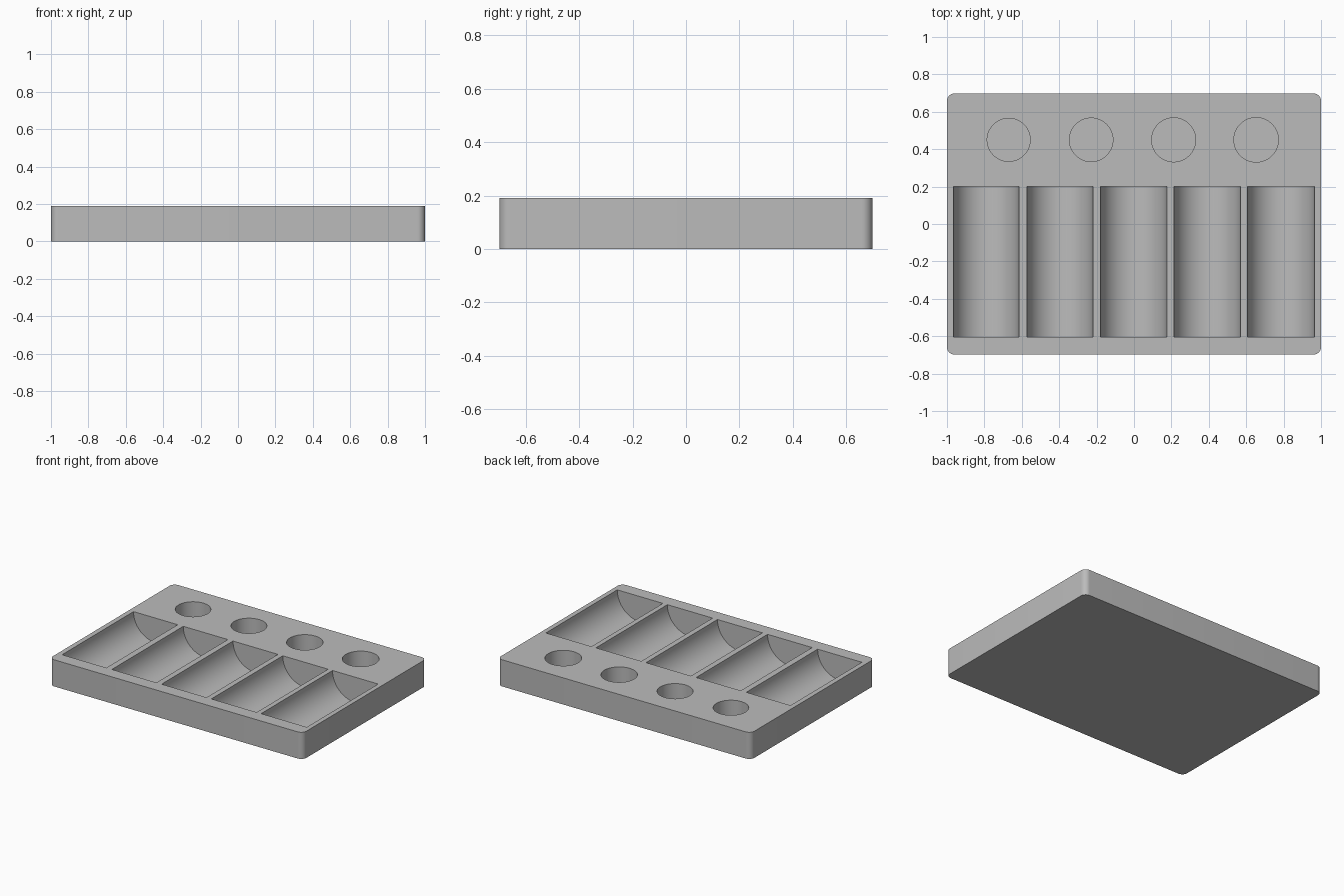
import bpy, bmesh, math
from mathutils import Matrix

cube = bpy.data.objects.get("Cube")
if cube:
    bpy.data.objects.remove(cube, do_unlink=True)

WIDTH, DEPTH, HEIGHT, CORNER = 2.0, 1.396, 0.19, 0.04

grey = bpy.data.materials.new("plain grey")
grey.use_nodes = True
colour = (0.5, 0.5, 0.5, 1)
grey.diffuse_color = colour
grey.node_tree.nodes["Principled BSDF"].inputs["Base Color"].default_value = colour


def make_object(name, bm):
    mesh = bpy.data.meshes.new(name)
    bm.to_mesh(mesh)
    bm.free()
    mesh.materials.append(grey)
    obj = bpy.data.objects.new(name, mesh)
    bpy.context.collection.objects.link(obj)
    return obj


def cylinder(name, radius, length, matrix, sides=96):
    bm = bmesh.new()
    bmesh.ops.create_cone(bm, cap_ends=True, segments=sides, radius1=radius,
                          radius2=radius, depth=length, matrix=matrix)
    return make_object(name, bm)


# Tray slab with rounded vertical corners
bm = bmesh.new()
bmesh.ops.create_cube(bm, size=1, matrix=Matrix.Translation((0, 0, HEIGHT / 2))
                      @ Matrix.Diagonal((WIDTH, DEPTH, HEIGHT, 1)))
uprights = [e for e in bm.edges if abs(e.verts[0].co.z - e.verts[1].co.z) > 0.1]
bmesh.ops.bevel(bm, geom=uprights, offset=CORNER, segments=10,
                profile=0.5, affect='EDGES')
tray = make_object("sizing_tray", bm)

cutters = []

# Half-round troughs, slightly wider towards the right-hand side of the row
FRONT, BACK = -0.605, 0.2
for i in range(5):
    radius = 0.1745 + 0.0014 * i
    place = (Matrix.Translation((-0.79 + 0.394 * i, (FRONT + BACK) / 2, HEIGHT))
             @ Matrix.Rotation(math.pi / 2, 4, 'X'))
    cutters.append(cylinder(f"trough_cutter_{i + 1}", radius, BACK - FRONT, place))

# Round blind holes along the back
HOLE_FLOOR, HOLE_TOP = 0.015, HEIGHT + 0.1
for i in range(4):
    place = Matrix.Translation((-0.67 + 0.441 * i, 0.45, (HOLE_FLOOR + HOLE_TOP) / 2))
    cutters.append(cylinder(f"hole_cutter_{i + 1}", 0.115 + 0.0013 * i,
                            HOLE_TOP - HOLE_FLOOR, place))

# Cut the recesses, then discard the cutters
bpy.ops.object.select_all(action='DESELECT')
tray.select_set(True)
bpy.context.view_layer.objects.active = tray
for cutter in cutters:
    cutter.hide_render = True
    cut = tray.modifiers.new(cutter.name, 'BOOLEAN')
    cut.operation, cut.solver, cut.object = 'DIFFERENCE', 'EXACT', cutter
    bpy.ops.object.modifier_apply(modifier=cut.name)
for cutter in cutters:
    bpy.data.objects.remove(cutter, do_unlink=True)

bpy.ops.object.shade_smooth_by_angle(angle=math.radians(30))
